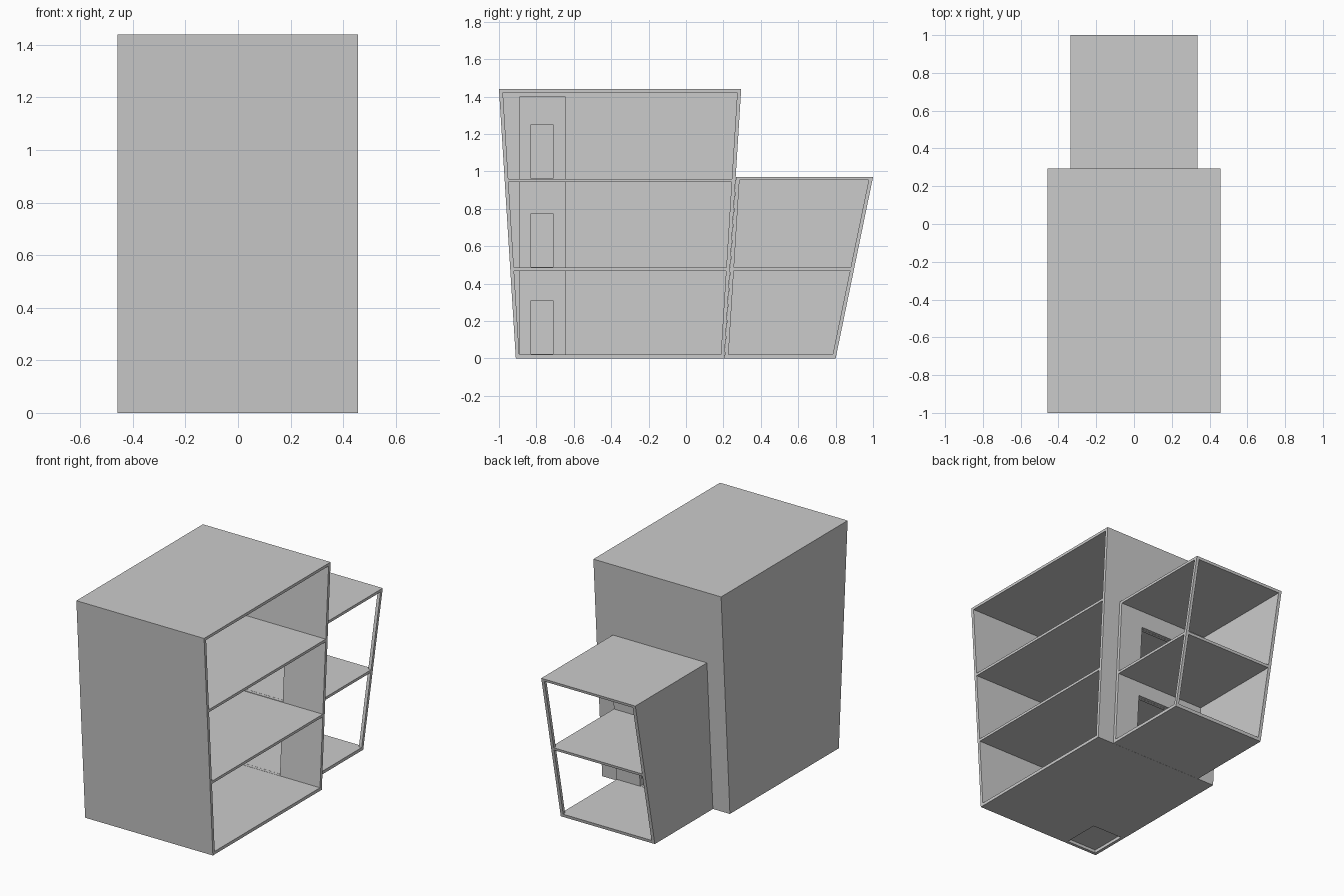
import bpy, bmesh

if "Cube" in bpy.data.objects:
    bpy.data.objects.remove(bpy.data.objects["Cube"])


def prism(name, profile, x0, x1, cutter=False):
    """Extrude a (y, z) profile from x0 to x1."""
    bm = bmesh.new()
    face = bm.faces.new([bm.verts.new((x0, y, z)) for y, z in profile])
    ext = bmesh.ops.extrude_face_region(bm, geom=[face])
    moved = [v for v in ext["geom"] if isinstance(v, bmesh.types.BMVert)]
    bmesh.ops.translate(bm, verts=moved, vec=(x1 - x0, 0, 0))
    bmesh.ops.recalc_face_normals(bm, faces=bm.faces)
    mesh = bpy.data.meshes.new(name)
    bm.to_mesh(mesh)
    bm.free()
    ob = bpy.data.objects.new(name, mesh)
    bpy.context.collection.objects.link(ob)
    if cutter:
        ob.hide_render = True
        ob.display_type = 'WIRE'
    return ob


def rect(y0, y1, z0, z1):
    return [(y0, z0), (y1, z0), (y1, z1), (y0, z1)]


def cut(target, name, profile, x0, x1):
    tool = prism(name, profile, x0, x1, cutter=True)
    mod = target.modifiers.new(name, 'BOOLEAN')
    mod.operation = 'DIFFERENCE'
    mod.solver = 'EXACT'
    mod.object = tool


def lean(a, b, z):
    """y on a leaning wall line through a and b at height z."""
    return a[0] + (b[0] - a[0]) * (z - a[1]) / (b[1] - a[1])


def room(outline, z0, z1, front_wall, back_wall):
    """Profile of a room inside a leaning outline."""
    fb, bb, bt, ft = outline
    return [(lean(fb, ft, z0) + front_wall, z0), (lean(bb, bt, z0) - back_wall, z0),
            (lean(bb, bt, z1) - back_wall, z1), (lean(fb, ft, z1) + front_wall, z1)]


W = 0.02
TOWER = [(-0.91, 0), (0.205, 0), (0.295, 1.44), (-1.0, 1.44)]
ANNEX = [(0.206, 0), (0.80, 0), (1.0, 0.97), (0.267, 0.97)]
SHAFT = (-0.89, -0.645)

# Three-storey tower, open on the right
tower = prism("tower", TOWER, -0.458, 0.457)
tower_floors = [(0.02, 0.468), (0.485, 0.943), (0.96, 1.422)]
for i, (z0, z1) in enumerate(tower_floors):
    cut(tower, f"tower_room_cutter_{i}", room(TOWER, z0, z1, W, W), -0.44, 0.6)

# Two-storey annex, open on the right and at the back
annex = prism("annex", ANNEX, -0.337, 0.337)
for i, (z0, z1) in enumerate([(0.02, 0.47), (0.487, 0.953)]):
    cut(annex, f"annex_room_cutter_{i}", room(ANNEX, z0, z1, W, W), -0.317, 0.5)
    cut(annex, f"annex_back_cutter_{i}", rect(0.5, 1.3, z0, z1), -0.316, 0.317)
    # Doorway between tower and annex
    door = rect(0.12, 0.36, z0 + 0.001, z0 + 0.36)
    for body in (tower, annex):
        cut(body, f"doorway_cutter_{body.name}_{i}", door, -0.17, 0.17)

# Lift pit in the underside of the tower
cut(tower, "lift_pit_cutter", rect(*SHAFT, -0.1, 0.03), -0.438, -0.22)

# Lift shaft with a shallow door recess on every storey
for i, (z0, z1) in enumerate([(0.02, 0.468), (0.485, 0.943), (0.96, 1.40)]):
    shaft = prism(f"lift_shaft_{i}", rect(*SHAFT, z0, z1), -0.44, -0.22)
    cut(shaft, f"lift_door_cutter_{i}", rect(-0.83, -0.71, z0 + 0.003, z0 + 0.29), -0.235, -0.1)
